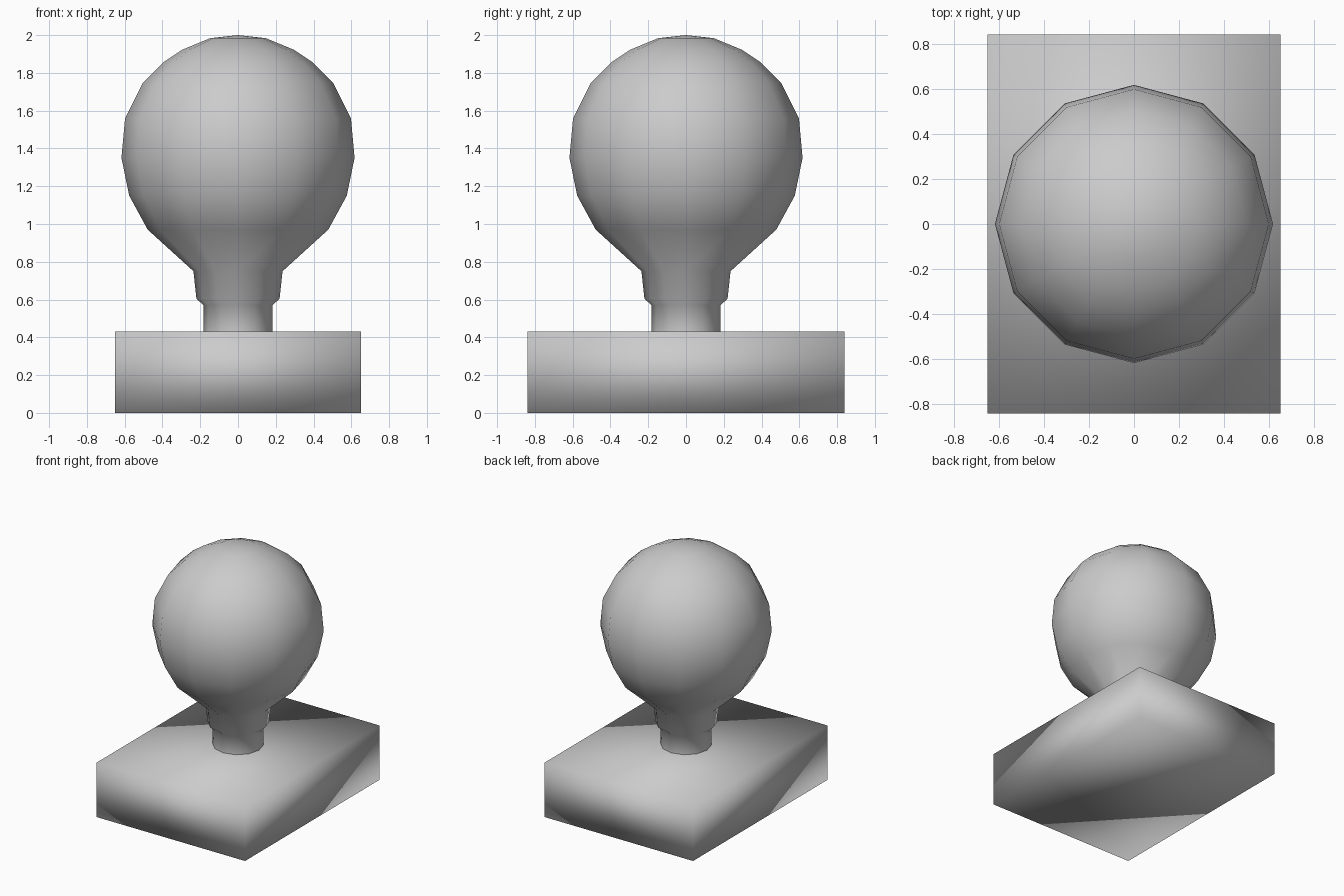
import bpy, bmesh, math

if "Cube" in bpy.data.objects:
    bpy.data.objects.remove(bpy.data.objects["Cube"])


def finish(bm, name):
    bmesh.ops.recalc_face_normals(bm, faces=bm.faces)
    for f in bm.faces:
        f.smooth = True
    mesh = bpy.data.meshes.new(name)
    bm.to_mesh(mesh)
    bm.free()
    obj = bpy.data.objects.new(name, mesh)
    bpy.context.collection.objects.link(obj)
    return obj


def lathe(name, profile, sides=12):
    """Revolve (radius, height) points around z; radius 0 closes to a pole."""
    bm = bmesh.new()
    rings = []
    for r, z in profile:
        if r == 0:
            rings.append([bm.verts.new((0, 0, z))] * sides)
        else:
            rings.append([bm.verts.new((r * math.cos(math.tau * i / sides),
                                        r * math.sin(math.tau * i / sides), z))
                          for i in range(sides)])
    for a, b in zip(rings, rings[1:]):
        for i in range(sides):
            j = (i + 1) % sides
            bm.faces.new(list(dict.fromkeys((a[i], a[j], b[j], b[i]))))
    return finish(bm, name)


# Rectangular base block, softly shaded like the rest
bm = bmesh.new()
bmesh.ops.create_cube(bm, size=1)
for v in bm.verts:
    v.co = (v.co.x * 1.30, v.co.y * 1.68, (v.co.z + 0.5) * 0.43)
finish(bm, "base")

# Round crown with a tapered neck and short post
lathe("round_crown_and_post", [
    (0.183, 0.43), (0.183, 0.57), (0.22, 0.605), (0.236, 0.75),
    (0.478, 0.97), (0.576, 1.15), (0.617, 1.35), (0.598, 1.56),
    (0.502, 1.75), (0.392, 1.858), (0.297, 1.922), (0.147, 1.984),
    (0, 2.0)])
